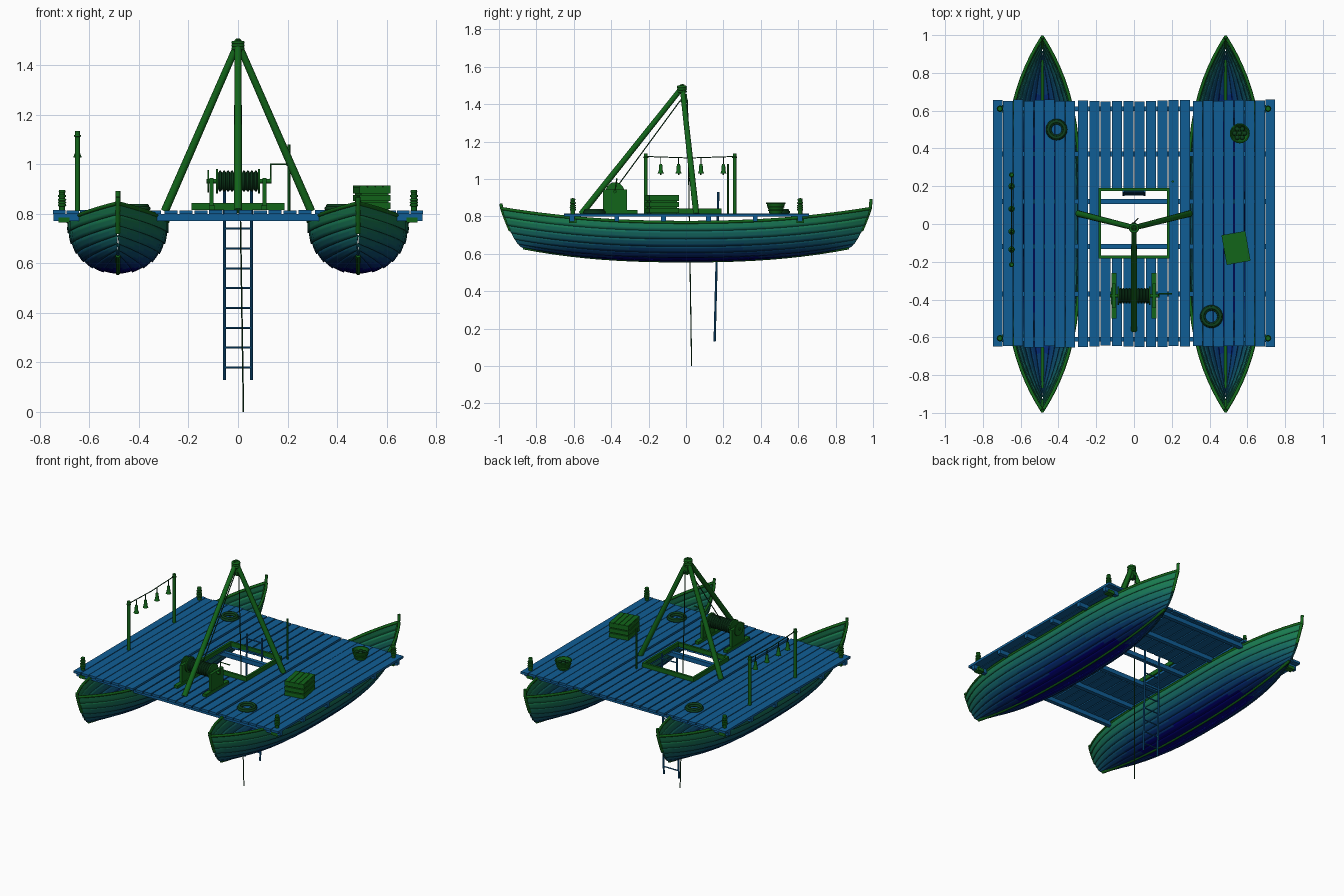
import bpy, bmesh, math, random
from mathutils import Vector, Matrix

if "Cube" in bpy.data.objects:
    bpy.data.objects.remove(bpy.data.objects["Cube"])
random.seed(4)

def mat(name, c):
    m = bpy.data.materials.new(name)
    m.diffuse_color = (*c, 1)
    m.use_nodes = True
    m.node_tree.nodes["Principled BSDF"].inputs["Base Color"].default_value = m.diffuse_color
    return m

GREEN = mat("green_wood", (0.006, 0.13, 0.01))
BLUE = mat("blue_wood", (0.005, 0.11, 0.3))
DARK = mat("dark_rope", (0.004, 0.05, 0.012))
LO, HI = Vector((0.0, 0.0, 0.18)), Vector((0.01, 0.2, 0.08))
HULL = [mat(f"hull_{i}", LO.lerp(HI, i / 9)) for i in range(10)]

def finish(name, bm, m, smooth=False):
    me = bpy.data.meshes.new(name)
    bm.to_mesh(me)
    bm.free()
    for x in (m if isinstance(m, list) else [m]):
        me.materials.append(x)
    ob = bpy.data.objects.new(name, me)
    bpy.context.collection.objects.link(ob)
    if smooth:
        bpy.ops.object.select_all(action='DESELECT')
        ob.select_set(True)
        bpy.context.view_layer.objects.active = ob
        bpy.ops.object.shade_smooth_by_angle(angle=math.radians(40))
    return ob

def box(name, c, s, m, rz=0):
    bm = bmesh.new()
    M = Matrix.Translation(c) @ Matrix.Rotation(rz, 4, 'Z') @ Matrix.Diagonal((*s, 1))
    bmesh.ops.create_cube(bm, size=1, matrix=M)
    return finish(name, bm, m)

def rod(name, a, b, r, m, n=12, r2=None):
    a, b = Vector(a), Vector(b)
    bm = bmesh.new()
    M = Matrix.Translation((a + b) / 2) @ (b - a).to_track_quat('Z', 'Y').to_matrix().to_4x4()
    bmesh.ops.create_cone(bm, cap_ends=True, segments=n, radius1=r, radius2=r2 or r,
                          depth=(b - a).length, matrix=M)
    return finish(name, bm, m, True)

def tube(name, pts, r, m, res=1):
    cu = bpy.data.curves.new(name, 'CURVE')
    cu.dimensions = '3D'
    cu.bevel_depth, cu.bevel_resolution, cu.use_fill_caps = r, res, True
    sp = cu.splines.new('POLY')
    sp.points.add(len(pts) - 1)
    for p, q in zip(sp.points, pts):
        p.co = (*q, 1)
    cu.materials.append(m)
    ob = bpy.data.objects.new(name, cu)
    bpy.context.collection.objects.link(ob)
    return ob

def lathe(name, prof, loc, m, n=20, axis='Z'):
    bm = bmesh.new()
    vs = [bm.verts.new((r, 0, z)) for r, z in prof]
    es = [bm.edges.new(p) for p in zip(vs, vs[1:])]
    bmesh.ops.spin(bm, geom=vs + es, cent=(0, 0, 0), axis=(0, 0, 1), angle=math.tau, steps=n)
    bmesh.ops.remove_doubles(bm, verts=bm.verts, dist=1e-5)
    bmesh.ops.recalc_face_normals(bm, faces=bm.faces)
    R = Matrix.Rotation(math.pi / 2, 4, 'Y') if axis == 'X' else Matrix()
    bm.transform(Matrix.Translation(loc) @ R)
    return finish(name, bm, m, True)

def ring(name, loc, R, r, m, n=28):
    prof = [(R + r * math.cos(i * math.tau / 10), r * math.sin(i * math.tau / 10)) for i in range(11)]
    return lathe(name, prof, loc, m, n)

# hull surface: t runs stern to bow, a runs keel to gunwale
def hull_pt(cx, t, a, side, off=0):
    u = abs(t)
    zk, zs = 0.566 + 0.07 * u ** 2.4, 0.768 + 0.074 * u ** 2.2
    v = 1 - math.cos(a)
    w = 0.197 * (1 - u ** 3.2) + 0.003
    y = t * (0.87 + 0.115 * max(v, 0) ** 0.6)
    x = w * max(math.sin(a), 0) ** 0.85 + off * math.sin(a)
    return Vector((cx + side * x, y, zk + (zs - zk) * v - off * math.cos(a)))

T = [math.sin(i / 14 * math.pi / 2) for i in range(-14, 15)]
STRAKES = 7
for cx, label in ((-0.485, "left"), (0.485, "right")):
    bm = bmesh.new()
    for side in (-1, 1):
        for k in range(STRAKES):
            rows = []
            for j in range(4):
                a = (k + j / 3) / STRAKES * math.pi / 2
                rows.append([bm.verts.new(hull_pt(cx, t, a, side, 0.005 * (1 - j / 3))) for t in T])
            for r0, r1 in zip(rows, rows[1:]):
                for i in range(len(T) - 1):
                    q = [r0[i], r0[i + 1], r1[i + 1], r1[i]]
                    f = bm.faces.new(q if side > 0 else q[::-1])
                    f.smooth = True
                    z = f.calc_center_median().z
                    f.material_index = max(0, min(9, int((z - 0.56) / 0.023)))
    hull = finish(label + "_hull", bm, HULL)
    sol = hull.modifiers.new("thickness", 'SOLIDIFY')
    sol.thickness, sol.offset = 0.006, 0
    # gunwales, keel and end posts
    for side in (-1, 1):
        tube(label + "_gunwale", [hull_pt(cx, t, math.pi / 2, side) for t in T], 0.009, GREEN)
    tube(label + "_keel", [hull_pt(cx, t, 0, 1) - Vector((0, 0, 0.004)) for t in T], 0.01, GREEN)
    for e, top in ((-1, 0.868), (1, 0.892)):
        pts = [hull_pt(cx, e, a, 0) for a in (0.95, 1.1, 1.25, 1.4, 1.57)]
        tube(label + "_end_post", pts + [Vector((cx, e * 0.99, top))], 0.01, GREEN)

# cross beams
for y in (-0.61, -0.37, -0.12, 0.12, 0.37, 0.61):
    box("cross_beam", (0, y, 0.786), (1.49, 0.026, 0.028), BLUE)

# deck planks, the middle ones cut around the well
def plank(x, w, y0, y1):
    box("deck_plank", (x, (y0 + y1) / 2, 0.807 + random.uniform(-0.001, 0.001)),
        (w, y1 - y0, 0.015), BLUE)
for s in (-1, 1):
    for i in range(8):
        plank(s * (0.337 + 0.055 * i), 0.051, -0.65 + random.uniform(-.005, .005), 0.655 + random.uniform(-.005, .005))
for i in range(10):
    x, y0, y1 = -0.27 + 0.06 * i, -0.648 + random.uniform(-.004, .004), 0.652 + random.uniform(-.004, .004)
    if abs(x) < 0.18:
        plank(x, 0.053, y0, -0.175)
        plank(x, 0.053, 0.182, y1)
    else:
        plank(x, 0.053, y0, y1)

# well coaming
for s in (-1, 1):
    box("well_coaming_side", (s * 0.181, 0.004, 0.829), (0.014, 0.372, 0.028), GREEN)
    box("well_coaming_end", (0, 0.004 + s * 0.179, 0.829), (0.35, 0.014, 0.028), GREEN)

# mooring bollards with rope turns
for x in (-0.71, 0.71):
    for y in (-0.605, 0.61):
        lathe("bollard", [(0, 0.765), (0.012, 0.765), (0.012, 0.885), (0.014, 0.888), (0.012, 0.896), (0, 0.897)],
              (x, y, 0), GREEN, 12)
        for z in (0.835, 0.846, 0.857, 0.872):
            ring("bollard_rope", (x, y, z), 0.012, 0.005, GREEN, 14)
        box("bollard_block", (x * 0.99, y, 0.775), (0.045, 0.04, 0.02), GREEN)

# tripod
APEX = Vector((0, -0.02, 1.49))
for foot in ((-0.295, 0.055, 0.812), (0.295, 0.055, 0.812), (0, -0.56, 0.812)):
    f = Vector(foot)
    rod("tripod_leg", f, APEX + (APEX - f).normalized() * 0.012, 0.017, GREEN, 12, 0.014)
for z in (1.468, 1.48, 1.492):
    ring("apex_lashing", (0, -0.022, z), 0.02, 0.007, GREEN, 16)

# pulley and ropes
rod("pulley_hook", (0, -0.015, 1.48), (0, -0.01, 1.44), 0.004, DARK, 8)
box("pulley_block", (0, -0.01, 1.43), (0.026, 0.03, 0.05), GREEN)
lathe("pulley_wheel", [(0, -0.008), (0.02, -0.008), (0.016, 0), (0.02, 0.008), (0, 0.008)],
      (0, -0.01, 1.42), DARK, 16, 'X')
rod("diving_rope", (0, 0.008, 1.42), (0.022, 0.03, 0), 0.003, DARK, 8)
rod("winch_rope", (0, -0.03, 1.42), (0.0, -0.36, 0.97), 0.003, DARK, 8)

# winch
WY, WZ = -0.38, 0.932
for s in (-1, 1):
    box("winch_skid", (s * 0.105, WY, 0.824), (0.026, 0.24, 0.018), GREEN)
    box("winch_upright", (s * 0.107, WY, 0.888), (0.018, 0.13, 0.112), GREEN)
    rod("winch_flange", (s * 0.08, WY, WZ), (s * 0.088, WY, WZ), 0.05, GREEN, 20)
prof = [(0, -0.08)]
for i in range(11):
    x = -0.08 + i * 0.016
    prof += [(0.034, x), (0.042, x + 0.004)] if i == 10 else [(0.034, x), (0.042, x + 0.005), (0.042, x + 0.011)]
lathe("winch_drum", prof[:-2] + [(0.034, 0.08), (0, 0.08)], (0, WY, WZ), DARK, 20, 'X')
rod("winch_axle", (-0.128, WY, WZ), (0.135, WY, WZ), 0.009, GREEN, 10)
rod("ratchet_wheel", (-0.123, WY, WZ), (-0.118, WY, WZ), 0.045, GREEN, 16)
tube("winch_crank", [(0.132, WY, WZ), (0.132, WY + 0.01, 1.0), (0.2, WY + 0.01, 1.0)], 0.004, GREEN)

# ladder
for s in (-1, 1):
    rod("ladder_rail", (s * 0.055, 0.153, 0.13), (s * 0.055, 0.173, 0.93), 0.006, BLUE, 8)
for i in range(10):
    z = 0.18 + 0.08 * i
    y = 0.153 + (z - 0.13) * 0.025
    rod("ladder_rung", (-0.055, y, z), (0.055, y, z), 0.004, BLUE, 8)

# marker pole beside the well
rod("marker_pole", (0.205, 0.225, 0.812), (0.205, 0.225, 1.08), 0.006, GREEN, 8)

# bell rack
for y in (-0.215, 0.26):
    rod("bell_post", (-0.648, y, 0.812), (-0.648, y, 1.135), 0.01, GREEN, 10)
    ring("bell_post_lashing", (-0.648, y, 1.115), 0.01, 0.004, GREEN, 12)
tube("bell_line", [(-0.648, -0.215, 1.12), (-0.648, 0.02, 1.112), (-0.648, 0.26, 1.12)], 0.003, DARK)
for y in (-0.135, -0.04, 0.08, 0.2):
    rod("bell_cord", (-0.648, y, 1.114), (-0.648, y, 1.075), 0.002, DARK, 6)
    lathe("bell", [(0, 0.055), (0.007, 0.055), (0.01, 0.045), (0.011, 0.02), (0.017, 0.005),
                   (0.014, 0.004), (0.009, 0.02), (0, 0.04)], (-0.648, y, 1.024), GREEN, 14)
    rod("bell_clapper", (-0.648, y, 1.06), (-0.648, y, 1.022), 0.004, GREEN, 8)

# slatted crate
CR, C = math.radians(10), Vector((0.54, -0.127, 0))
def crate_box(name, c, s):
    box(name, C + Matrix.Rotation(CR, 3, 'Z') @ Vector(c), s, GREEN, CR)
crate_box("crate_body", (0, 0, 0.862), (0.112, 0.142, 0.092))
for i in range(3):
    z = 0.832 + 0.032 * i
    for s in (-1, 1):
        crate_box("crate_slat", (s * 0.06, 0, z), (0.008, 0.156, 0.026))
        crate_box("crate_slat", (0, s * 0.075, z), (0.126, 0.008, 0.026))
for i in range(4):
    crate_box("crate_lid_slat", (-0.048 + 0.032 * i, 0, 0.911), (0.029, 0.16, 0.008))

# basket with catch
B = (0.56, 0.48, 0.815)
lathe("basket", [(0, 0), (0.032, 0), (0.05, 0.055), (0.045, 0.055), (0.029, 0.006), (0, 0.006)], B, GREEN, 20)
for R, z in ((0.049, 0.055), (0.044, 0.035), (0.038, 0.017)):
    ring("basket_band", (B[0], B[1], B[2] + z), R, 0.004, GREEN, 20)
for i in range(7):
    r, a = (0, 0) if i == 0 else (0.026, i * math.tau / 6)
    bm = bmesh.new()
    bmesh.ops.create_icosphere(bm, subdivisions=2, radius=0.013, matrix=Matrix.Translation(
        (B[0] + r * math.cos(a), B[1] + r * math.sin(a), B[2] + 0.035)))
    finish("basket_shell", bm, DARK, True)

# rope coils
for x, y, k in ((-0.41, 0.5, 0.043), (0.41, -0.49, 0.047)):
    for i, R in enumerate((k + 0.006, k - 0.008, k)):
        ring("rope_coil", (x, y, 0.822 + (0.01 if i == 2 else 0)), R, 0.008, DARK)
